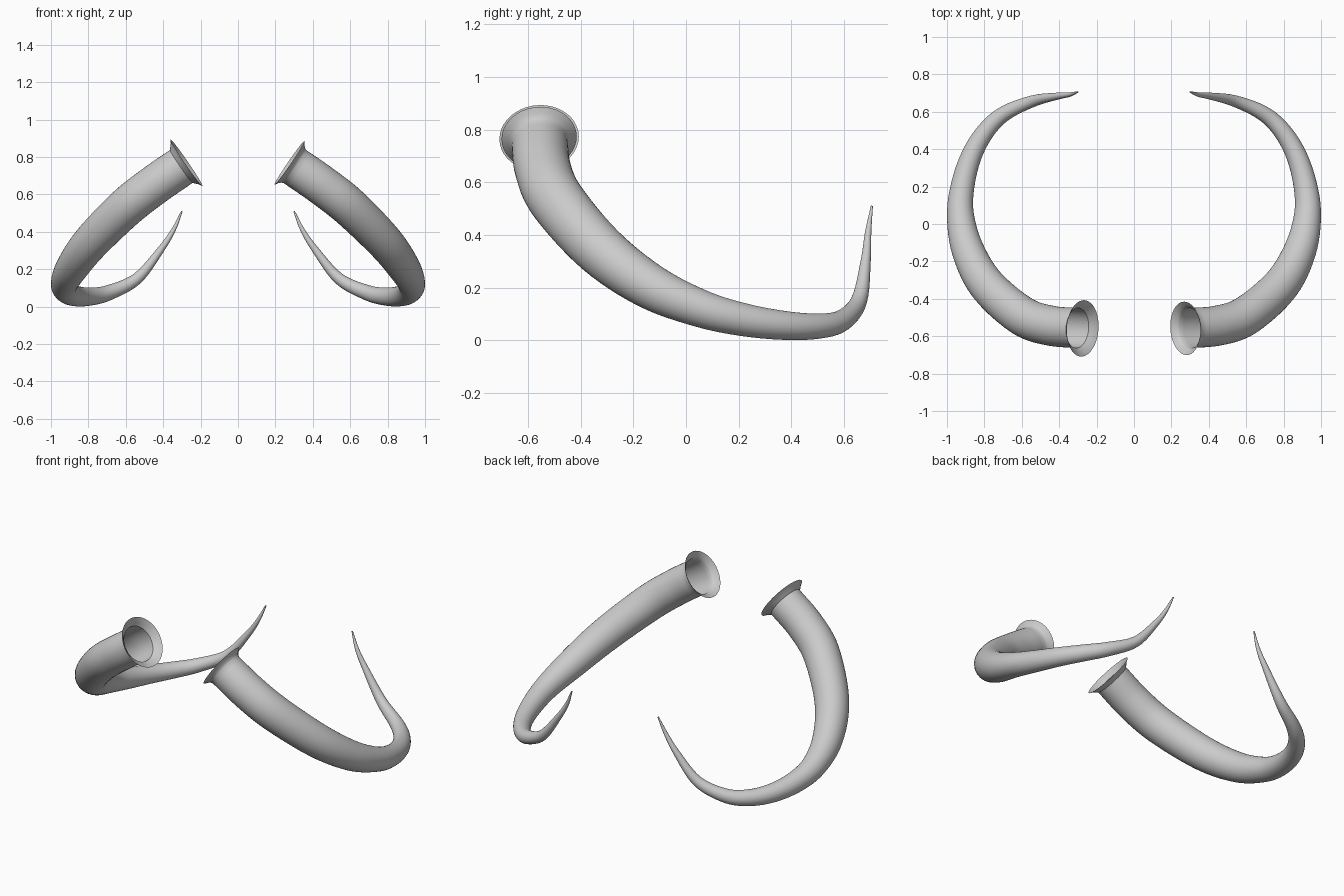
import bpy, bmesh, math
from mathutils import Vector

if "Cube" in bpy.data.objects:
    bpy.data.objects.remove(bpy.data.objects["Cube"])

# Tusk centreline with radius: x, y, z, r (base to tip)
PATH = [(0.303, -0.556, 0.750, 0.107), (0.450, -0.543, 0.648, 0.107),
        (0.600, -0.490, 0.530, 0.106), (0.785, -0.328, 0.345, 0.099),
        (0.888, -0.140, 0.207, 0.087), (0.928, 0.050, 0.123, 0.072),
        (0.915, 0.210, 0.080, 0.063), (0.867, 0.370, 0.057, 0.055),
        (0.790, 0.500, 0.054, 0.048), (0.690, 0.592, 0.075, 0.041),
        (0.540, 0.657, 0.150, 0.031), (0.413, 0.683, 0.305, 0.019),
        (0.345, 0.692, 0.410, 0.012), (0.300, 0.706, 0.510, 0.004)]
# Flared socket rim: distance behind the base, radius as a fraction of the lip
FLARE = [(0.034, 1.0), (0.022, 0.87), (0.010, 0.785)]
SIDES, STEPS = 40, 6


def smooth_path(points):
    """Catmull-Rom through the points, radius included."""
    p = [Vector(q) for q in points]
    p = [2 * p[0] - p[1]] + p + [2 * p[-1] - p[-2]]
    out = []
    for a, b, c, d in zip(p, p[1:], p[2:], p[3:]):
        for i in range(STEPS):
            t = i / STEPS
            out.append(0.5 * (2 * b + (c - a) * t + (2 * a - 5 * b + 4 * c - d) * t * t
                              + (3 * b - a - 3 * c + d) * t ** 3))
    return out + [p[-2]]


def tusk(name, side, lip):
    line = smooth_path(PATH)
    pts = [q.to_3d() for q in line]
    radii = [q[3] for q in line]
    back = (pts[0] - pts[1]).normalized()
    base = pts[0]
    pts = [base + back * d for d, _ in FLARE] + pts
    radii = [lip * f for _, f in FLARE] + radii

    bm = bmesh.new()
    rings, normal = [], Vector((0, 1, 0))
    for i, (c, r) in enumerate(zip(pts, radii)):
        t = (pts[min(i + 1, len(pts) - 1)] - pts[max(i - 1, 0)]).normalized()
        normal = (normal - t * normal.dot(t)).normalized()
        other = t.cross(normal)
        ring = []
        for k in range(SIDES):
            a = 2 * math.pi * k / SIDES
            v = c + r * (math.cos(a) * normal + math.sin(a) * other)
            ring.append(bm.verts.new((v.x * side, v.y, v.z)))
        rings.append(ring)
    for lo, hi in zip(rings, rings[1:]):
        for k in range(SIDES):
            n = (k + 1) % SIDES
            f = (lo[k], lo[n], hi[n], hi[k])
            bm.faces.new(f if side > 0 else f[::-1])
    # closed tip, open base
    bm.faces.new(rings[-1] if side > 0 else rings[-1][::-1])
    mesh = bpy.data.meshes.new(name)
    bm.to_mesh(mesh)
    bm.free()
    obj = bpy.data.objects.new(name, mesh)
    bpy.context.collection.objects.link(obj)
    bpy.ops.object.select_all(action='DESELECT')
    obj.select_set(True)
    bpy.context.view_layer.objects.active = obj
    bpy.ops.object.shade_smooth_by_angle(angle=math.radians(40))


tusk("right_tusk", 1, 0.143)
tusk("left_tusk", -1, 0.151)
